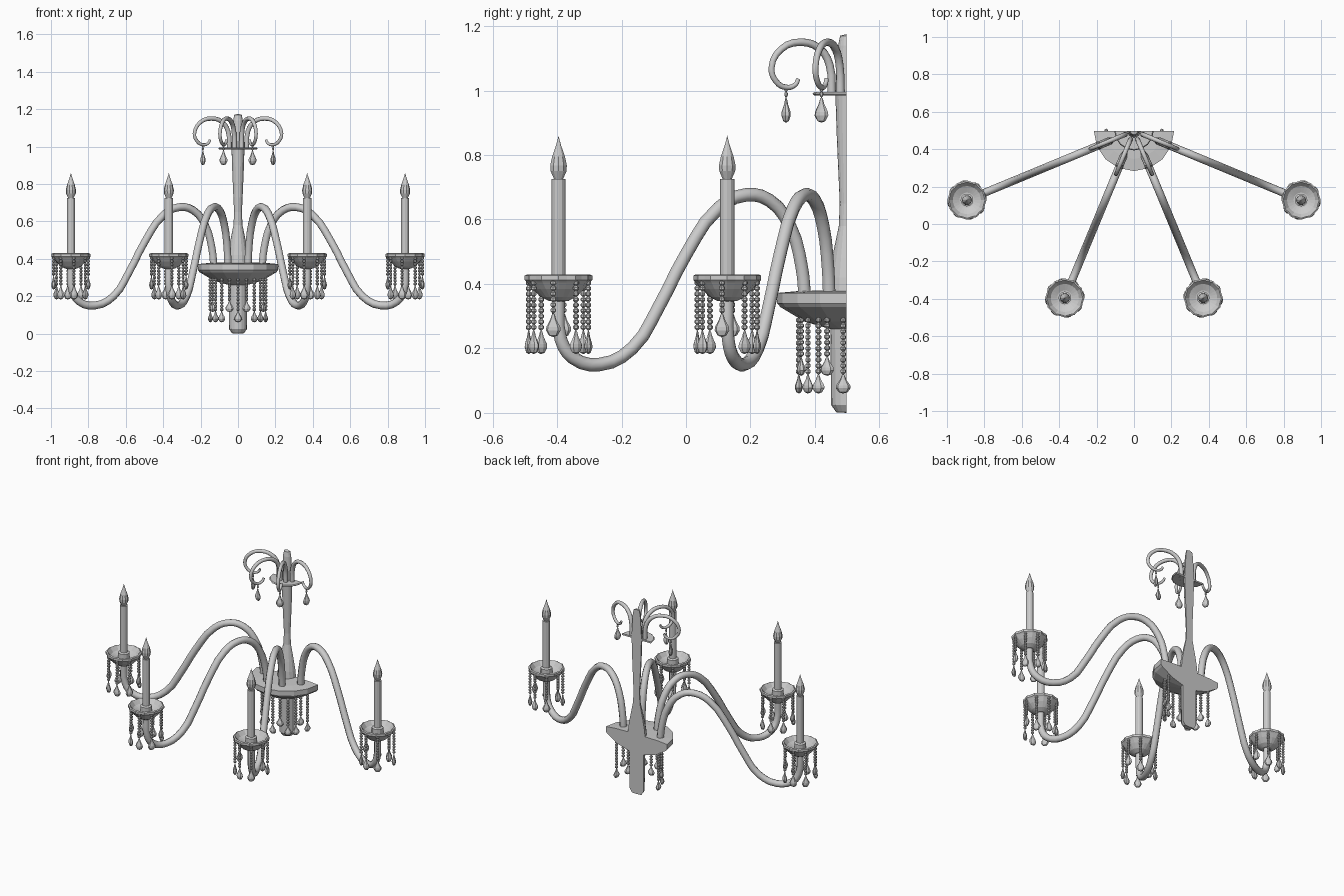
import bpy, bmesh
from math import sin, cos, radians, pi
from mathutils import Matrix, Vector

if "Cube" in bpy.data.objects:
    bpy.data.objects.remove(bpy.data.objects["Cube"])

CY = 0.498                       # wall plane / axis of the fixture
ARM_R = 0.967                    # distance of candles from the axis
ANGLES = [-22.5, -67.5, -112.5, -157.5]


def lathe(bm, profile, n, mat=Matrix(), half=False, wave=0.0):
    """Revolve (r, z) points; half=True makes the front half with a flat back."""
    cols = n // 2 + 1 if half else n
    rows = []
    for r, z in profile:
        if r < 1e-6:
            rows.append([bm.verts.new(mat @ Vector((0, 0, z)))] * cols)
            continue
        row = []
        for i in range(cols):
            a = (pi if half else 0) + 2 * pi * i / n
            k = 1 - (wave if i % 2 and r > 0.09 else 0)
            row.append(bm.verts.new(mat @ Vector((r * k * cos(a), r * k * sin(a), z))))
        rows.append(row)
    for lo, hi in zip(rows, rows[1:]):
        for i in range(cols - 1 if half else n):
            j = (i + 1) % cols
            f = list(dict.fromkeys([lo[i], lo[j], hi[j], hi[i]]))
            if len(f) > 2:
                bm.faces.new(f)
    if half:
        outline = [r[0] for r in rows] + [r[-1] for r in reversed(rows)]
        bm.faces.new(list(dict.fromkeys(outline)))


def finish(bm, name):
    bmesh.ops.recalc_face_normals(bm, faces=bm.faces)
    me = bpy.data.meshes.new(name)
    bm.to_mesh(me)
    bm.free()
    return me


def lathe_mesh(name, profile, n, **kw):
    bm = bmesh.new()
    lathe(bm, profile, n, **kw)
    return finish(bm, name)


def place(name, me, loc=(0, CY, 0), flip=1):
    ob = bpy.data.objects.new(name, me)
    bpy.context.collection.objects.link(ob)
    ob.location = loc
    ob.scale.x = flip
    return ob


def crystal(bm, r, deg, top, bottom, bead=0.009, drop_h=0.08):
    """Bead chain ending in a flattened faceted drop, hung at polar (r, deg)."""
    a = radians(deg)
    mat = Matrix.Translation((r * cos(a), r * sin(a), 0)) @ Matrix.Rotation(a, 4, 'Z')
    z0 = bottom + drop_h
    n = max(2, round((top - z0) / 0.017))
    s = (top - z0) / n
    chain = [(0, top)]
    for i in range(n):
        z = top - i * s
        chain += [(bead, z - s * 0.3), (bead, z - s * 0.7), (bead * 0.4, z - s)]
    chain.append((0, z0 - 0.002))
    lathe(bm, chain, 6, mat)
    drop = [(0, 1), (0.2, 0.93), (0.42, 0.72), (0.95, 0.42), (1, 0.28), (0.6, 0.07), (0, 0)]
    lathe(bm, [(0.023 * p, bottom + drop_h * q) for p, q in drop], 8,
          mat @ Matrix.Diagonal((0.55, 1, 1, 1)))


def tube(name, path, radius, deg, tip=1.0):
    """Round tube along an (r, z) path in the vertical plane at angle deg."""
    cu = bpy.data.curves.new(name, 'CURVE')
    cu.dimensions = '3D'
    cu.bevel_depth = radius
    cu.bevel_resolution = 2
    cu.resolution_u = 3
    cu.use_fill_caps = True
    sp = cu.splines.new('BEZIER')
    sp.bezier_points.add(len(path) - 1)
    for i, (p, (r, z)) in enumerate(zip(sp.bezier_points, path)):
        p.co = (r, 0, z)
        p.handle_left_type = p.handle_right_type = 'AUTO'
        p.radius = 1 + (tip - 1) * i / (len(path) - 1)
    ob = place(name, cu)
    ob.rotation_euler.z = radians(deg)


# Central half column with dish, flat against the wall
body = [(0, 0), (0.032, 0.002), (0.048, 0.025), (0.05, 0.26), (0.13, 0.283), (0.205, 0.328),
        (0.215, 0.34), (0.215, 0.372), (0.15, 0.378), (0.06, 0.38), (0.056, 0.42),
        (0.045, 0.48), (0.024, 0.58), (0.021, 0.65), (0.03, 0.85), (0.035, 1.0),
        (0.026, 1.14), (0.02, 1.17), (0, 1.175)]
place("wall_column", lathe_mesh("wall_column", body, 16, half=True))

# Small half disc under the crown
disc = [(0, 0.985), (0.1, 0.985), (0.105, 0.99), (0.1, 0.995), (0, 0.995)]
place("crown_disc", lathe_mesh("crown_disc", disc, 16, half=True))

# Crystals hanging below the dish
bm = bmesh.new()
for deg, bottom in [(4, 0.06), (24, 0.115), (36, 0.06), (54, 0.06), (72, 0.115)]:
    for d in (-deg, deg - 180):
        crystal(bm, 0.148, d, 0.297, bottom, drop_h=0.06)
crystal(bm, 0.148, -90, 0.297, 0.06, drop_h=0.06)
place("dish_crystals", finish(bm, "dish_crystals"))

# Shared meshes for the candle holders
cup = lathe_mesh("drip_cup", [(0, 0.345), (0.03, 0.347), (0.055, 0.36), (0.08, 0.385),
                              (0.098, 0.405), (0.105, 0.412), (0.105, 0.426), (0.097, 0.43),
                              (0.075, 0.405), (0.04, 0.39), (0, 0.388)], 24, wave=0.05)
candle = lathe_mesh("candle", [(0, 0.37), (0.034, 0.37), (0.034, 0.425), (0.022, 0.43),
                               (0.022, 0.725), (0, 0.726)], 12)
flame = lathe_mesh("flame_bulb", [(0, 0.722), (0.014, 0.724), (0.026, 0.75), (0.027, 0.768),
                                  (0.021, 0.795), (0.009, 0.828), (0.004, 0.845),
                                  (0, 0.86)], 10)
bm = bmesh.new()
for i in range(8):
    crystal(bm, 0.094, i * 45 - 10, 0.412, 0.235 if i % 4 == 0 else 0.182, drop_h=0.075)
cup_crystals = finish(bm, "cup_crystals")

# Crown drops
bm = bmesh.new()
for deg in ANGLES:
    crystal(bm, 0.203, deg, 1.012, 0.9, bead=0.006)
place("crown_crystals", finish(bm, "crown_crystals"))

arm_path = [(0.14, 0.36), (0.15, 0.45), (0.19, 0.58), (0.26, 0.66), (0.34, 0.676),
            (0.43, 0.635), (0.54, 0.49), (0.63, 0.33), (0.72, 0.2), (0.83, 0.15),
            (0.92, 0.172), (0.96, 0.23), (0.967, 0.35)]
curl_path = [(0.05, 0.985), (0.057, 1.08), (0.09, 1.13), (0.155, 1.15), (0.22, 1.128),
             (0.252, 1.07), (0.238, 1.03), (0.205, 1.01), (0.172, 1.018), (0.162, 1.036)]

# Four arms with candle holders, and four crown scrolls above them
for k, deg in enumerate(ANGLES, 1):
    a = radians(deg)
    loc = (ARM_R * cos(a), CY + ARM_R * sin(a), 0)
    flip = 1 if loc[0] > 0 else -1
    tube(f"arm_{k}", arm_path, 0.021, deg)
    tube(f"crown_scroll_{k}", curl_path, 0.014, deg, tip=0.5)
    for me in (cup, candle, flame, cup_crystals):
        place(f"{me.name}_{k}", me, loc, flip)
